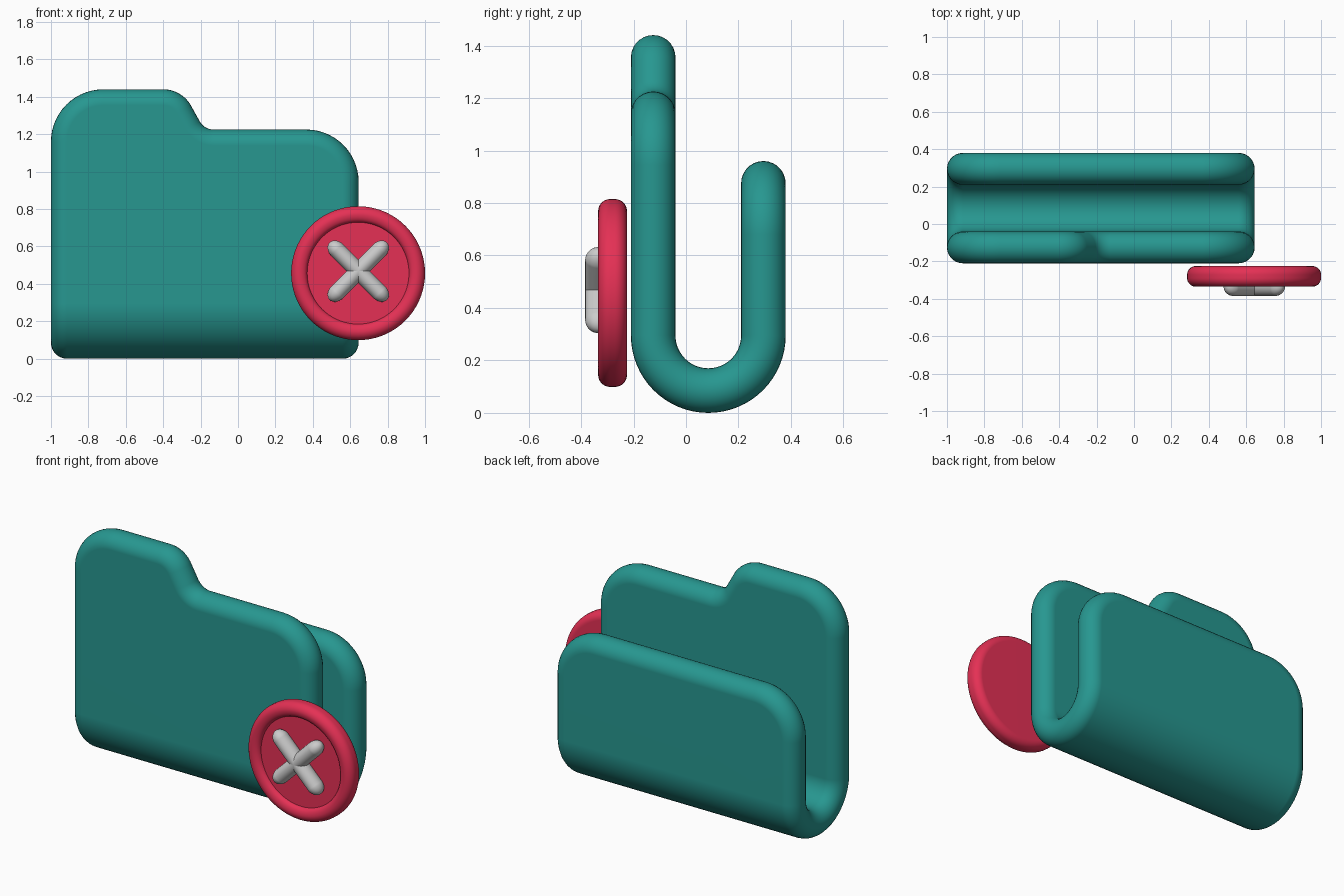
import bpy, bmesh, math
from mathutils import Vector, Matrix

if "Cube" in bpy.data.objects:
    bpy.data.objects.remove(bpy.data.objects["Cube"])


def finish(bm, name, color):
    bmesh.ops.recalc_face_normals(bm, faces=bm.faces[:])
    me = bpy.data.meshes.new(name)
    bm.to_mesh(me)
    bm.free()
    ob = bpy.data.objects.new(name, me)
    bpy.context.collection.objects.link(ob)
    mat = bpy.data.materials.new(name + "_colour")
    mat.diffuse_color = color
    mat.use_nodes = True
    mat.node_tree.nodes["Principled BSDF"].inputs["Base Color"].default_value = mat.diffuse_color
    me.materials.append(mat)
    bpy.ops.object.select_all(action='DESELECT')
    ob.select_set(True)
    bpy.context.view_layer.objects.active = ob
    bpy.ops.object.shade_smooth_by_angle(angle=math.radians(40))
    ob.modifiers.new("flat_face_normals", 'WEIGHTED_NORMAL').keep_sharp = True
    return ob


def rounded_outline(corners, steps=14):
    """Counter-clockwise corners (x, s, radius) -> list of (point, outward normal)."""
    out = []
    n = len(corners)
    for i, (x, s, r) in enumerate(corners):
        p = Vector((x, s))
        u = (p - Vector(corners[i - 1][:2])).normalized()
        v = (Vector(corners[(i + 1) % n][:2]) - p).normalized()
        turn = math.atan2(u.x * v.y - u.y * v.x, u.dot(v))
        side = 1 if turn > 0 else -1
        n0 = Vector((u.y, -u.x))
        centre = p - u * r * math.tan(abs(turn) / 2) - n0 * r * side
        for k in range(steps + 1):
            nk = Matrix.Rotation(turn * k / steps, 2) @ n0
            out.append((centre + nk * r * side, nk))
    return out


# Folder: one flat padded sheet with a full-round rim, then folded into a U
HALF, BEND, ZC, YC = 0.085, 0.21, 0.295, 0.085
ARC = math.pi * BEND
back_s = -(ARC + 0.96 - ZC)
outline = rounded_outline([
    (-1.0, back_s, 0.28), (0.645, back_s, 0.28),
    (0.645, 1.225 - ZC, 0.28), (-0.18, 1.225 - ZC, 0.085),
    (-0.30, 1.44 - ZC, 0.17), (-1.0, 1.44 - ZC, 0.28)])
bm = bmesh.new()
rings = []
RIM = 14
for i in range(RIM + 1):
    a = math.pi * (i / RIM - 0.5)
    d, h = HALF * (1 - math.cos(a)), HALF * math.sin(a)
    rings.append([bm.verts.new((*(p - n * d), h)) for p, n in outline])
for lo, hi in zip(rings, rings[1:]):
    for j in range(len(lo)):
        bm.faces.new((lo[j - 1], lo[j], hi[j], hi[j - 1]))
bm.faces.new(rings[0][::-1])
bm.faces.new(rings[-1])
FOLDS = 32
for k in range(FOLDS + 1):
    bmesh.ops.bisect_plane(bm, geom=bm.verts[:] + bm.edges[:] + bm.faces[:],
                           plane_co=(0, -ARC * k / FOLDS, 0), plane_no=(0, 1, 0))
for v in bm.verts:
    x, s, h = v.co
    t = min(max(-s / BEND, 0), math.pi)
    rise = max(s, 0) + max(-s - ARC, 0)
    v.co = (x, YC - (BEND + h) * math.cos(t), ZC - (BEND + h) * math.sin(t) + rise)
finish(bm, "folder", (0.02, 0.31, 0.28, 1))

# Button: lathed disc with a rounded rim and a shallow recess
R, Y0, Y1, RB = 0.358, -0.225, -0.335, 0.046
profile = [(0, Y0)]
for cy, start in ((Y0 - RB, 0), (Y1 + RB, 90)):
    for k in range(9):
        a = math.radians(start + 90 * k / 8)
        profile.append((R - RB + RB * math.sin(a), cy + RB * math.cos(a)))
profile += [(0.30, -0.3335), (0.288, -0.329), (0.279, -0.322), (0.273, -0.312),
            (0.272, -0.305), (0, -0.305)]
bm = bmesh.new()
pts = [bm.verts.new((r, y, 0)) for r, y in profile]
edges = [bm.edges.new(e) for e in zip(pts, pts[1:])]
bmesh.ops.spin(bm, geom=pts + edges, cent=(0, 0, 0), axis=(0, 1, 0),
               angle=math.tau, steps=72, use_duplicate=False)
bmesh.ops.remove_doubles(bm, verts=bm.verts[:], dist=1e-5)
bmesh.ops.translate(bm, verts=bm.verts[:], vec=(0.642, 0, 0.457))
finish(bm, "button", (0.78, 0.03, 0.09, 1))

# Thread: two crossed capsules
for name, tilt in (("thread_rising", 45), ("thread_falling", -45)):
    bm = bmesh.new()
    bmesh.ops.create_uvsphere(bm, u_segments=24, v_segments=17, radius=1)
    for v in bm.verts:
        x, y, z = v.co
        v.co = (x * 0.045, y * 0.05, z * 0.06 + math.copysign(0.157, z))
    bmesh.ops.transform(bm, verts=bm.verts[:], matrix=Matrix.Translation((0.643, -0.335, 0.468))
                        @ Matrix.Rotation(math.radians(tilt), 4, 'Y'))
    finish(bm, name, (0.75, 0.76, 0.78, 1))
